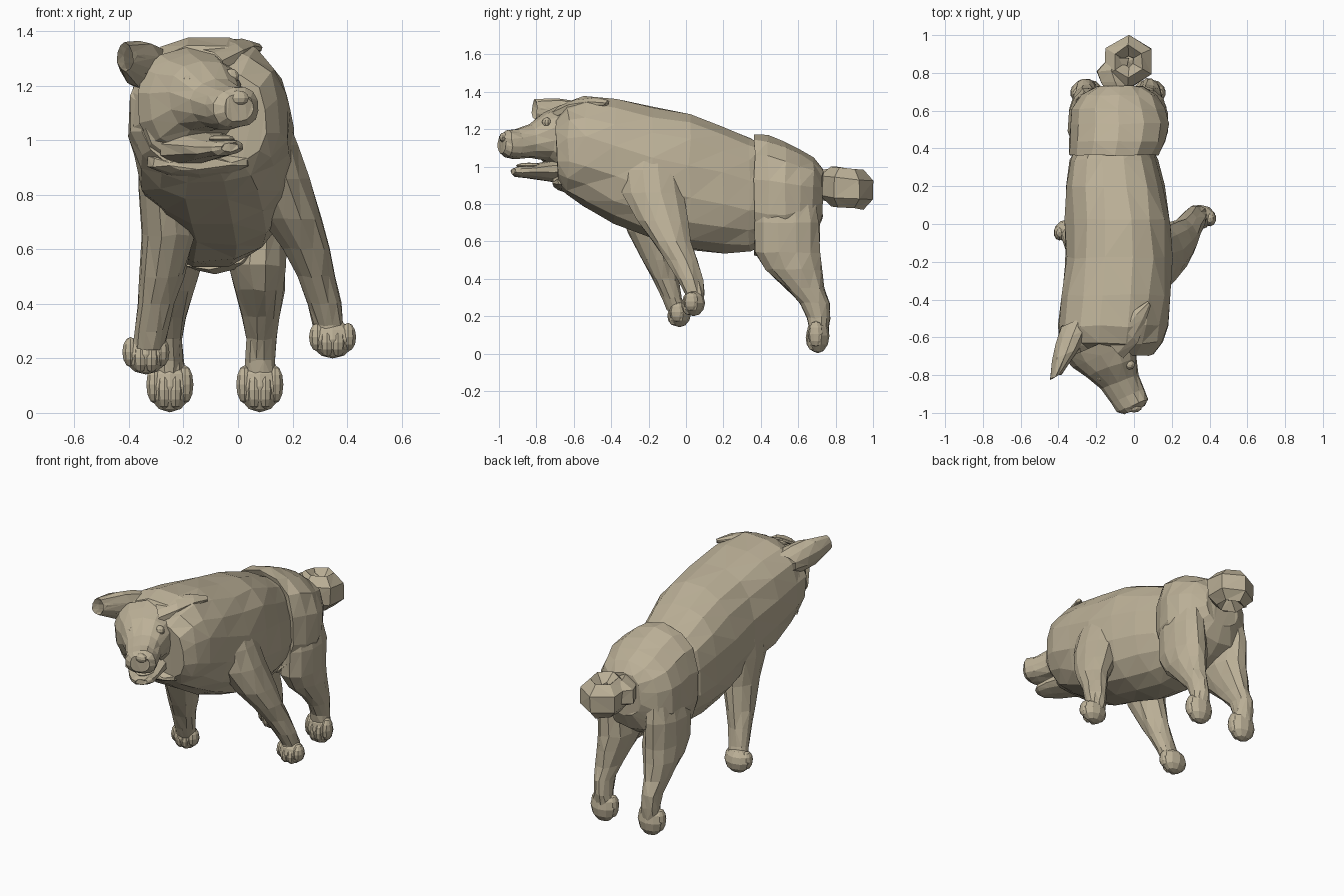
import bpy, bmesh, math, random
from mathutils import Vector

random.seed(4)
X, Y, Z = Vector((1, 0, 0)), Vector((0, 1, 0)), Vector((0, 0, 1))
fur = bpy.data.materials.new("fur")
fur.diffuse_color = (0.50, 0.435, 0.31, 1)


def loft(name, rings, u=X, v=Z, n=12, power=2.0, jitter=0.005, closed=False):
    """Skin rings of (x, y, z, half-width along u, half-width along v[, own u]).
    The first ring is buried in another part and stays open."""
    bm = bmesh.new()
    loops = []
    for r in rings:
        uu = r[5] if len(r) > 5 else u
        loop = []
        for i in range(n):
            a = 2 * math.pi * (i + 0.5) / n
            c, s = math.cos(a), math.sin(a)
            c = math.copysign(abs(c) ** (2 / power), c)
            s = math.copysign(abs(s) ** (2 / power), s)
            j = Vector([random.uniform(-jitter, jitter) for _ in range(3)])
            loop.append(bm.verts.new(Vector(r[:3]) + uu * r[3] * c + v * r[4] * s + j))
        loops.append(loop)
    pairs = list(zip(loops, loops[1:]))
    faces = []
    if closed:
        pairs.append((loops[-1], loops[0]))
    else:
        bm.faces.new(loops[-1])
    for p, q in pairs:
        for i in range(n):
            k = (i + 1) % n
            bm.faces.new((p[i], p[k], q[k], q[i]))
    bmesh.ops.triangulate(bm, faces=bm.faces[:])
    return finish(name, bm)


def finish(name, bm):
    bmesh.ops.recalc_face_normals(bm, faces=bm.faces[:])
    mesh = bpy.data.meshes.new(name)
    bm.to_mesh(mesh)
    bm.free()
    mesh.materials.append(fur)
    ob = bpy.data.objects.new(name, mesh)
    bpy.context.collection.objects.link(ob)
    return ob


def blobs(name, items, seg=10, rows=6):
    """One object of ellipsoids, each (x, y, z, rx, ry, rz)."""
    bm = bmesh.new()
    for x, y, z, rx, ry, rz in items:
        vs = bmesh.ops.create_uvsphere(bm, u_segments=seg, v_segments=rows, radius=1)["verts"]
        for w in vs:
            w.co = Vector((x + w.co.x * rx, y + w.co.y * ry, z + w.co.z * rz))
    return finish(name, bm)


def spans(rows):
    """Rows of (y, left, right, bottom, top) into loft rings."""
    return [((l + r) / 2, y, (b + t) / 2, (r - l) / 2, (t - b) / 2) for y, l, r, b, t in rows]


# Torso and neck ruff
loft("torso", spans([
    (0.40, -0.32, 0.105, 0.57, 1.13), (0.34, -0.34, 0.125, 0.54, 1.16),
    (0.20, -0.36, 0.165, 0.535, 1.225), (0.02, -0.365, 0.195, 0.555, 1.285),
    (-0.18, -0.36, 0.21, 0.615, 1.32), (-0.38, -0.39, 0.20, 0.69, 1.365),
    (-0.54, -0.405, 0.18, 0.78, 1.38), (-0.63, -0.395, 0.155, 0.84, 1.345),
    (-0.69, -0.35, 0.105, 0.885, 1.26)]), n=16, power=2.35, jitter=0.008)

# Rump with a rolled-in lip that overlaps the torso
loft("rump", spans([
    (0.375, -0.31, 0.10, 0.56, 1.125), (0.365, -0.345, 0.135, 0.52, 1.17),
    (0.44, -0.345, 0.175, 0.51, 1.165),
    (0.53, -0.34, 0.19, 0.53, 1.13), (0.61, -0.335, 0.17, 0.57, 1.09),
    (0.68, -0.285, 0.13, 0.62, 1.045), (0.73, -0.20, 0.05, 0.72, 0.99)]),
    n=14, power=2.35)

# Hind legs, mirrored about the hip centre line
hind = [(0.07, 0.54, 0.80, 0.09, 0.165), (0.08, 0.54, 0.70, 0.10, 0.18),
        (0.07, 0.54, 0.54, 0.11, 0.18), (0.08, 0.575, 0.45, 0.092, 0.155),
        (0.085, 0.635, 0.35, 0.07, 0.105), (0.085, 0.69, 0.27, 0.055, 0.08),
        (0.082, 0.71, 0.19, 0.055, 0.062), (0.08, 0.71, 0.12, 0.06, 0.05)]


def paw(name, x, y, z, h):
    """Pad with four plump toes on its front."""
    items = [(x, y, z, 0.085, 0.062, h)]
    for dx, dz in ((-0.056, 0.008), (-0.02, -0.012), (0.02, -0.012), (0.056, 0.008)):
        items.append((x + dx, y - 0.03 + abs(dx) * 0.35, z + dz, 0.032, 0.042, h * 0.75))
    blobs(name, items)


for side in ("right", "left"):
    fx = (lambda x: x) if side == "right" else (lambda x: -0.17 - x)
    loft("hind_leg_" + side, [(fx(x), y, z, a, b) for x, y, z, a, b in hind], v=Y)
    paw("hind_paw_" + side, fx(0.08), 0.705, 0.096, 0.094)

# Front legs, striding differently
loft("front_leg_right", [
    (0.085, -0.19, 1.08, 0.10, 0.13), (0.115, -0.19, 0.98, 0.108, 0.17),
    (0.145, -0.175, 0.86, 0.118, 0.17),
    (0.20, -0.125, 0.71, 0.112, 0.14), (0.25, -0.08, 0.60, 0.088, 0.105),
    (0.285, -0.025, 0.50, 0.072, 0.085), (0.315, 0.02, 0.40, 0.062, 0.07),
    (0.333, 0.045, 0.32, 0.058, 0.055), (0.34, 0.045, 0.27, 0.06, 0.05)], v=Y)
paw("front_paw_right", 0.347, 0.04, 0.27, 0.07)
loft("front_leg_left", [
    (-0.265, -0.21, 0.95, 0.10, 0.15), (-0.265, -0.22, 0.82, 0.10, 0.16),
    (-0.255, -0.185, 0.65, 0.10, 0.125), (-0.28, -0.14, 0.50, 0.082, 0.09),
    (-0.30, -0.11, 0.40, 0.07, 0.07), (-0.318, -0.075, 0.30, 0.06, 0.056),
    (-0.33, -0.05, 0.23, 0.06, 0.05)], v=Y)
paw("front_paw_left", -0.338, -0.035, 0.215, 0.074)

# Head, turned and tilted slightly
hu = Vector((0.91, 0.36, 0.10)).normalized()
hv = (Z - hu * hu.z).normalized()
loft("head", [
    (-0.175, -0.63, 1.14, 0.21, 0.205), (-0.155, -0.69, 1.14, 0.185, 0.18),
    (-0.12, -0.755, 1.16, 0.145, 0.13), (-0.075, -0.835, 1.135, 0.105, 0.09),
    (-0.035, -0.91, 1.12, 0.094, 0.08), (-0.008, -0.96, 1.12, 0.088, 0.074),
    (0.004, -0.985, 1.12, 0.06, 0.052)], u=hu, v=hv, n=14, power=2.3, jitter=0.004)
loft("lower_jaw", [
    (-0.16, -0.66, 0.98, 0.14, 0.07), (-0.11, -0.76, 0.975, 0.11, 0.05),
    (-0.07, -0.84, 0.972, 0.09, 0.035), (-0.04, -0.90, 0.972, 0.066, 0.028),
    (-0.03, -0.925, 0.975, 0.035, 0.016)], u=hu, v=hv, n=10, jitter=0.003)
blobs("tongue", [(-0.06, -0.84, 1.005, 0.05, 0.07, 0.016)])
blobs("nose", [(0.0, -0.972, 1.155, 0.042, 0.026, 0.028)])
blobs("eyes", [(-0.18, -0.805, 1.215, 0.032, 0.026, 0.026),
               (-0.025, -0.745, 1.235, 0.03, 0.026, 0.028)])

# Cheek fur on the left of the face and under the chin
loft("cheek_fur_left", [(-0.29, -0.58, 1.11, 0.105, 0.22), (-0.285, -0.64, 1.11, 0.10, 0.20),
                        (-0.275, -0.71, 1.11, 0.075, 0.15), (-0.26, -0.735, 1.12, 0.04, 0.09)], n=10)
loft("chin_fur", [(-0.14, -0.64, 0.92, 0.20, 0.06), (-0.14, -0.68, 0.92, 0.18, 0.045),
                  (-0.14, -0.71, 0.915, 0.12, 0.025)], n=10)

# Ears: a forward cup and one folded back
loft("ear_left", [(-0.29, -0.50, 1.26, 0.11, 0.06), (-0.325, -0.59, 1.265, 0.105, 0.085),
                  (-0.36, -0.69, 1.28, 0.085, 0.088), (-0.415, -0.81, 1.305, 0.034, 0.055),
                  (-0.395, -0.785, 1.30, 0.028, 0.045), (-0.34, -0.70, 1.275, 0.04, 0.045)],
     n=10, jitter=0.003, u=Vector((0.9, 0.4, 0)), v=Z)
loft("ear_right", [(-0.11, -0.66, 1.29, 0.08, 0.04), (-0.03, -0.58, 1.33, 0.075, 0.035),
                   (0.03, -0.49, 1.345, 0.05, 0.025), (0.08, -0.42, 1.34, 0.014, 0.012)],
     n=8, jitter=0.003, u=Vector((0.7, -0.7, -0.2)), v=Z)

# Curled tail: a chunky six-sided ring with a dished middle on a short root
coil = []
for i in range(6):
    d = Vector((math.cos(math.radians(60 * i + 30)), math.sin(math.radians(60 * i + 30)), 0))
    coil.append((-0.03 + 0.085 * d.x, 0.86 + 0.085 * d.y, 0.885 - 0.01 * d.y, 0.065, 0.105, d))
loft("tail_curl", coil, n=6, closed=True)
blobs("tail_core", [(-0.03, 0.86, 0.87, 0.05, 0.05, 0.05)], seg=6, rows=4)
loft("tail_root", [(-0.07, 0.70, 0.90, 0.08, 0.08), (-0.10, 0.75, 0.90, 0.09, 0.085),
                   (-0.12, 0.81, 0.90, 0.085, 0.085), (-0.08, 0.88, 0.90, 0.06, 0.07)], n=6)
